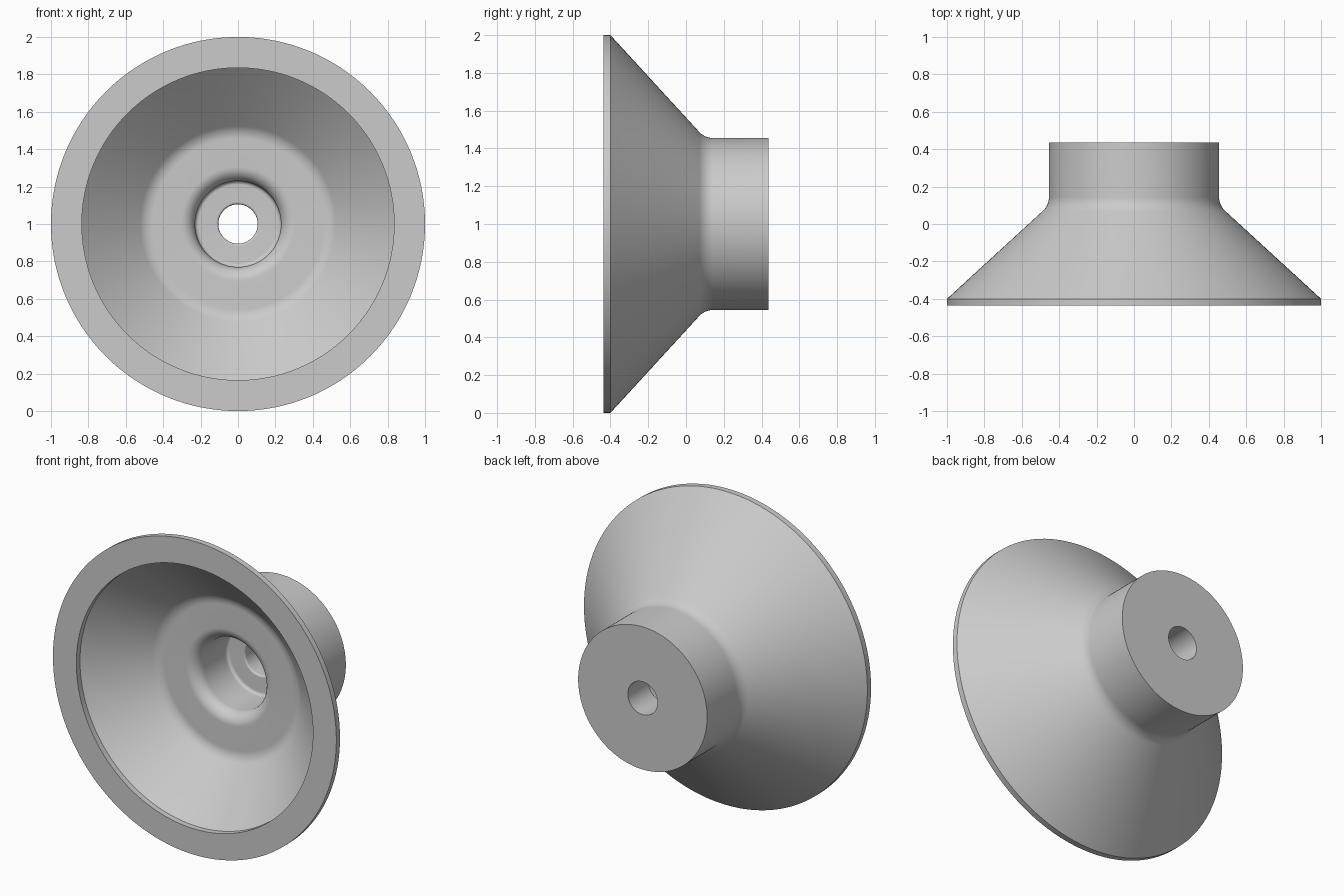
import bpy, bmesh, math
from mathutils import Vector, Matrix

cube = bpy.data.objects.get("Cube")
if cube:
    bpy.data.objects.remove(cube, do_unlink=True)

grey = bpy.data.materials.new("light grey")
grey.use_nodes = True
colour = (0.6, 0.6, 0.6, 1)
grey.diffuse_color = colour
grey.node_tree.nodes["Principled BSDF"].inputs["Base Color"].default_value = colour


def rounded(corners, steps=8):
    """Closed profile of (radius, y, fillet radius) corners, with arcs at the fillets."""
    points = []
    count = len(corners)
    for i, (r, y, fillet) in enumerate(corners):
        p = Vector((r, y, 0))
        if not fillet:
            points.append(p)
            continue
        before, after = corners[i - 1], corners[(i + 1) % count]
        a = (Vector((before[0], before[1], 0)) - p).normalized()
        b = (Vector((after[0], after[1], 0)) - p).normalized()
        half = a.angle(b) / 2
        centre = p + (a + b).normalized() * (fillet / math.sin(half))
        start = p + a * (fillet / math.tan(half)) - centre
        end = p + b * (fillet / math.tan(half)) - centre
        for k in range(steps + 1):
            points.append(centre + start.lerp(end, k / steps).normalized() * fillet)
    return points


def lathe(name, corners, height, segments=128):
    """Spin a closed profile around the y axis at the given height."""
    bm = bmesh.new()
    verts = [bm.verts.new(p) for p in rounded(corners)]
    edges = [bm.edges.new((v, verts[i - 1])) for i, v in enumerate(verts)]
    bmesh.ops.spin(bm, geom=verts + edges, cent=(0, 0, 0), axis=(0, 1, 0),
                   angle=math.tau, steps=segments)
    bmesh.ops.remove_doubles(bm, verts=bm.verts, dist=0.0001)
    bmesh.ops.recalc_face_normals(bm, faces=bm.faces)
    bmesh.ops.transform(bm, matrix=Matrix.Translation((0, 0, height)), verts=bm.verts)
    mesh = bpy.data.meshes.new(name)
    bm.to_mesh(mesh)
    bm.free()
    obj = bpy.data.objects.new(name, mesh)
    bpy.context.collection.objects.link(obj)
    mesh.materials.append(grey)
    bpy.ops.object.select_all(action="DESELECT")
    obj.select_set(True)
    bpy.context.view_layer.objects.active = obj
    bpy.ops.object.shade_smooth_by_angle(angle=math.radians(30))


FRONT, BACK = -0.437, 0.437
lathe("flared_cup", [
    # outside: rim, cone, neck
    (1.0, FRONT, 0), (1.0, -0.4, 0), (0.455, 0.1, 0.1), (0.455, BACK, 0),
    # through hole and stepped bore
    (0.105, BACK, 0), (0.105, 0.22, 0.012), (0.23, 0.22, 0.02), (0.23, -0.09, 0.075),
    # inside: floor, cone, lip
    (0.495, -0.09, 0.1), (0.835, -0.4, 0), (0.835, FRONT, 0),
], height=1.0)
